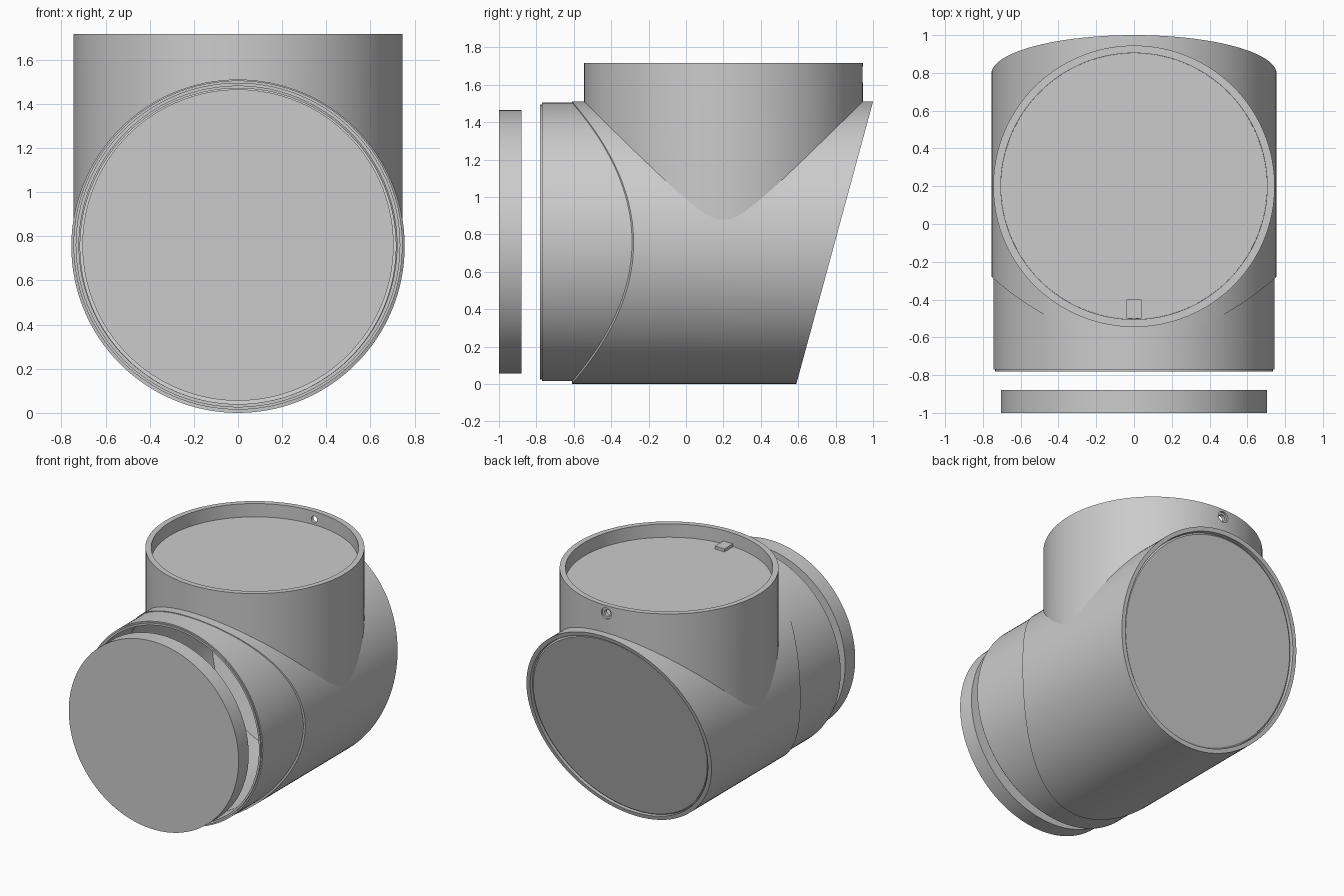
import bpy, bmesh
from math import sin, cos, pi, sqrt, radians

if "Cube" in bpy.data.objects:
    bpy.data.objects.remove(bpy.data.objects["Cube"])

N = 128
R, ZC = 0.755, 0.755          # main barrel radius and axis height
VR, VY, TOP = 0.745, 0.2, 1.715   # vertical neck


def finish(name, bm):
    bmesh.ops.recalc_face_normals(bm, faces=bm.faces)
    me = bpy.data.meshes.new(name)
    bm.to_mesh(me)
    bm.free()
    ob = bpy.data.objects.new(name, me)
    bpy.context.collection.objects.link(ob)
    return ob


def smooth(ob):
    bpy.ops.object.select_all(action='DESELECT')
    ob.select_set(True)
    bpy.context.view_layer.objects.active = ob
    bpy.ops.object.shade_smooth_by_angle(angle=radians(30))


def loft(name, rings, closed=False):
    """Bridge rings given as functions of angle; cap the ends unless closed."""
    bm = bmesh.new()
    loops = [[bm.verts.new(f(2 * pi * i / N)) for i in range(N)] for f in rings]
    pairs = list(zip(loops, loops[1:])) + ([(loops[-1], loops[0])] if closed else [])
    for a, b in pairs:
        for i in range(N):
            j = (i + 1) % N
            bm.faces.new((a[i], a[j], b[j], b[i]))
    if not closed:
        bm.faces.new(loops[0])
        bm.faces.new(loops[-1])
    return finish(name, bm)


def seam(x):
    return -0.61 + 0.33 * (x / R) ** 2


def slant(z):
    return 0.59 + 0.2715 * z


def across(r, yfun, zc=ZC):
    """Ring around the y axis; yfun gives depth from x and z."""
    def f(t):
        x, z = r * cos(t), zc + r * sin(t)
        return (x, yfun(x, z), z)
    return f


def upright(r, zfun):
    """Ring around the neck axis; zfun gives height from x."""
    return lambda t: (r * cos(t), VY + r * sin(t), zfun(r * cos(t)))


# rear barrel with saddle-shaped front edge and slanted back rim
smooth(loft("rear_barrel", [
    across(0.715, lambda x, z: seam(x)),
    across(R, lambda x, z: seam(x)),
    across(R, lambda x, z: slant(z)),
    across(0.725, lambda x, z: slant(z)),
    across(0.725, lambda x, z: slant(z) - 0.06),
    across(0.715, lambda x, z: slant(z) - 0.06)], closed=True))

# slanted back lid, slightly recessed in the rim
smooth(loft("back_lid", [
    across(0.722, lambda x, z: slant(z) - 0.06),
    across(0.722, lambda x, z: slant(z) - 0.025),
    across(0.71, lambda x, z: slant(z) - 0.015)]))

# front collar tucked under the rear barrel, with a small stepped lip
FZ = 0.76
smooth(loft("front_collar", [
    across(0.745, lambda x, z: seam(x) + 0.03, FZ),
    across(0.745, lambda x, z: -0.77, FZ),
    across(0.735, lambda x, z: -0.77, FZ),
    across(0.735, lambda x, z: -0.78, FZ),
    across(0.72, lambda x, z: -0.78, FZ),
    across(0.72, lambda x, z: seam(x) + 0.03, FZ)], closed=True))

# loose front disc
smooth(loft("front_disc", [
    across(0.705, lambda x, z: -1.0, FZ),
    across(0.705, lambda x, z: -0.88, FZ)]))


# vertical neck whose lower edge follows the barrel
def saddle(x):
    return ZC + sqrt(max(R * R - x * x, 0)) - 0.012


neck = loft("neck_tube", [
    upright(VR, lambda x: TOP),
    upright(VR, saddle),
    upright(0.705, saddle),
    upright(0.705, lambda x: TOP)], closed=True)


# screw hole with countersunk seat through the neck's back wall
def bore(r, y0, y1):
    bm = bmesh.new()
    a, b = [[bm.verts.new((r * cos(2 * pi * i / 24), y, 1.655 + r * sin(2 * pi * i / 24)))
             for i in range(24)] for y in (y0, y1)]
    for i in range(24):
        j = (i + 1) % 24
        bm.faces.new((a[i], a[j], b[j], b[i]))
    bm.faces.new(a)
    bm.faces.new(b)
    return finish("bore_cutter", bm)


for r, y0, y1 in ((0.025, 0.8, 1.1), (0.042, 0.93, 1.1)):
    cutter = bore(r, y0, y1)
    cutter.hide_render = True
    bpy.context.view_layer.objects.active = neck
    mod = neck.modifiers.new("hole", 'BOOLEAN')
    mod.operation, mod.solver, mod.object = 'DIFFERENCE', 'EXACT', cutter
    bpy.ops.object.modifier_apply(modifier=mod.name)
    bpy.data.objects.remove(cutter)
smooth(neck)

# recessed top disc
smooth(loft("top_disc", [
    upright(0.7045, lambda x: 1.52),
    upright(0.7045, lambda x: 1.615)]))

# small locating tab on the top disc
bpy.ops.mesh.primitive_cube_add(size=1, location=(0, -0.45, 1.625))
tab = bpy.context.object
tab.name = "top_tab"
tab.scale = (0.08, 0.1, 0.025)
